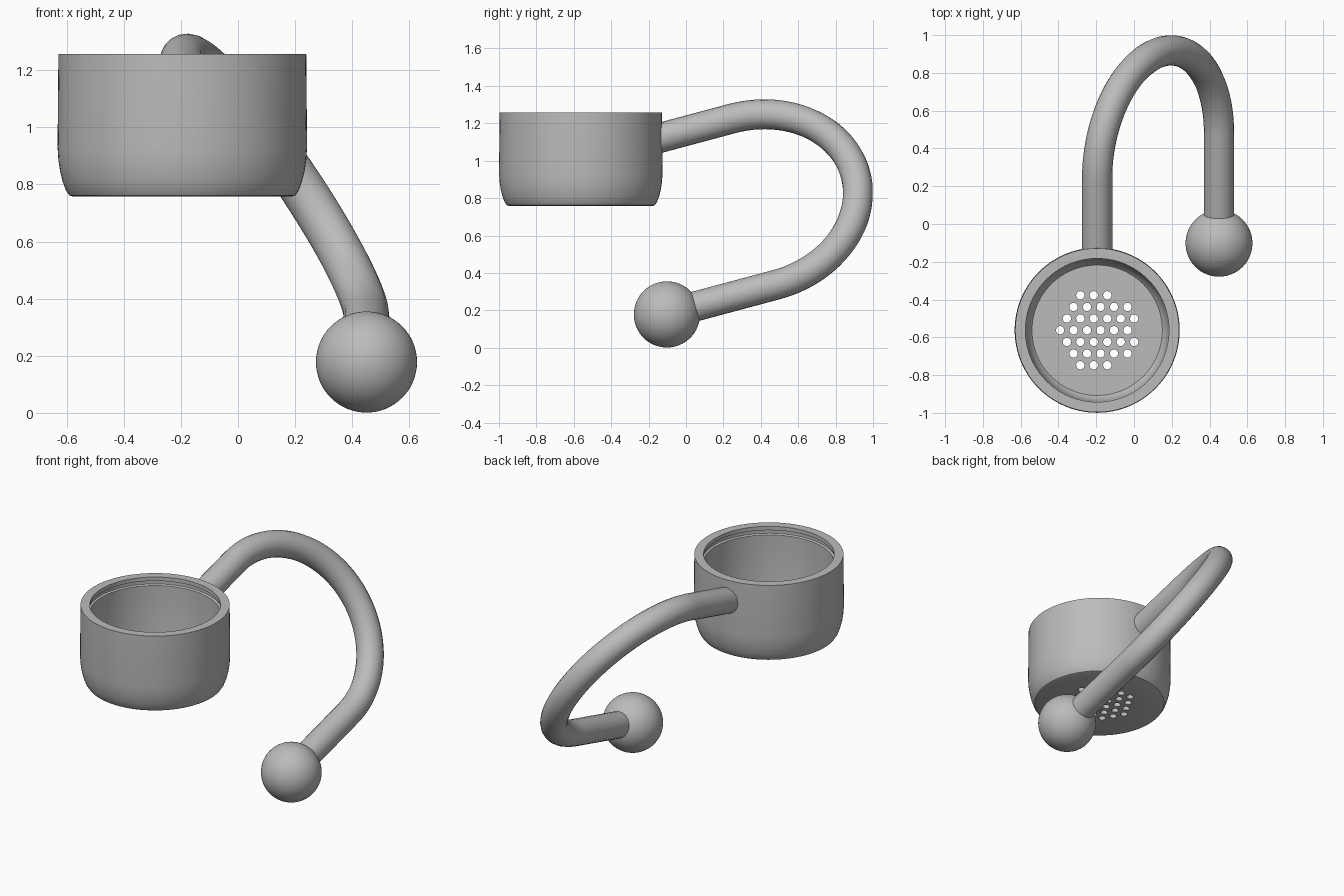
import bpy, bmesh
from math import sin, cos, pi, radians, hypot
from mathutils import Vector, Matrix

if "Cube" in bpy.data.objects:
    bpy.data.objects.remove(bpy.data.objects["Cube"], do_unlink=True)

grey = bpy.data.materials.new("plain grey")
grey.use_nodes = True
GREY = (0.5, 0.5, 0.5, 1)
grey.diffuse_color = GREY
grey.node_tree.nodes["Principled BSDF"].inputs["Base Color"].default_value = GREY


def activate(obj):
    bpy.ops.object.select_all(action='DESELECT')
    obj.select_set(True)
    bpy.context.view_layer.objects.active = obj


def add_object(name, data):
    obj = bpy.data.objects.new(name, data)
    bpy.context.collection.objects.link(obj)
    data.materials.append(grey)
    return obj


def from_bmesh(name, bm):
    mesh = bpy.data.meshes.new(name)
    bmesh.ops.recalc_face_normals(bm, faces=bm.faces)
    bm.to_mesh(mesh)
    bm.free()
    return add_object(name, mesh)


def smooth(obj):
    activate(obj)
    bpy.ops.object.shade_smooth_by_angle(angle=radians(30))


def lathe(name, profile, centre, sides=96):
    """Closed revolved solid, its first and last rings capped."""
    bm = bmesh.new()
    rings = [[bm.verts.new((centre.x + r * cos(2 * pi * i / sides),
                            centre.y + r * sin(2 * pi * i / sides), z))
              for i in range(sides)] for r, z in profile]
    for a, b in zip(rings, rings[1:]):
        for i in range(sides):
            j = (i + 1) % sides
            bm.faces.new((a[i], a[j], b[j], b[i]))
    bm.faces.new(rings[0])
    bm.faces.new(rings[-1])
    return from_bmesh(name, bm)


# Cup: rounded foot, plain rim, shallow groove inside the rim
cup_centre = Vector((-0.195, -0.5625, 0))
BASE, RIM = 0.757, 1.257
outside = [(0.382, BASE), (0.396, 0.762), (0.408, 0.78), (0.419, 0.81),
           (0.428, 0.845), (0.434, 0.885), (0.437, 0.93), (0.434, RIM)]
inside = [(0.38, RIM), (0.38, RIM - 0.025), (0.392, RIM - 0.03),
          (0.392, RIM - 0.05), (0.38, RIM - 0.055), (0.38, 0.9),
          (0.372, 0.85), (0.358, 0.815), (0.345, 0.8)]
cup = lathe("cup", outside + inside, cup_centre)

# Drain holes: staggered grid kept within a circle
STEP_X, STEP_Y = 0.0713, 0.0617
bm = bmesh.new()
for row in range(-3, 4):
    for col in range(-5, 6):
        x = 0.0178 + (col - 0.5 * (row % 2)) * STEP_X
        y = row * STEP_Y
        if hypot(x, y) < 0.215:
            bmesh.ops.create_cone(
                bm, cap_ends=True, segments=20, radius1=0.022, radius2=0.022, depth=0.2,
                matrix=Matrix.Translation(cup_centre + Vector((x, y, BASE))))
cutter = from_bmesh("drain_hole_cutter", bm)
cutter.hide_render = True
drain = cup.modifiers.new("drain holes", 'BOOLEAN')
drain.operation = 'DIFFERENCE'
drain.solver = 'EXACT'
drain.object = cutter
activate(cup)
bpy.ops.object.modifier_apply(modifier=drain.name)
bpy.data.objects.remove(cutter, do_unlink=True)
smooth(cup)

# Hook arm: two parallel straights joined by a tilted half circle
forward = Vector((0, cos(radians(15)), sin(radians(15))))
bend_start = Vector((-0.195, 0.245, 1.225))
bend_end = Vector((0.45, 0.483, 0.337))
middle = (bend_start + bend_end) / 2
arm = (bend_start - bend_end) / 2
ARC = 48
path = [bend_start - forward * 0.413]
path += [middle + arm * cos(pi * i / ARC) + forward * arm.length * sin(pi * i / ARC)
         for i in range(ARC + 1)]
path.append(bend_end - forward * 0.56)

curve = bpy.data.curves.new("hook_arm", 'CURVE')
curve.dimensions = '3D'
curve.bevel_depth = 0.08
curve.bevel_resolution = 8
curve.use_fill_caps = True
spline = curve.splines.new('POLY')
spline.points.add(len(path) - 1)
for point, co in zip(spline.points, path):
    point.co = (*co, 1)
hook = add_object("hook_arm", curve)
activate(hook)
bpy.ops.object.convert(target='MESH')
smooth(bpy.context.view_layer.objects.active)

# Ball on the end of the arm
bm = bmesh.new()
bmesh.ops.create_uvsphere(bm, u_segments=64, v_segments=32, radius=0.177,
                          matrix=Matrix.Translation((0.45, -0.102, 0.178)))
smooth(from_bmesh("end_ball", bm))
